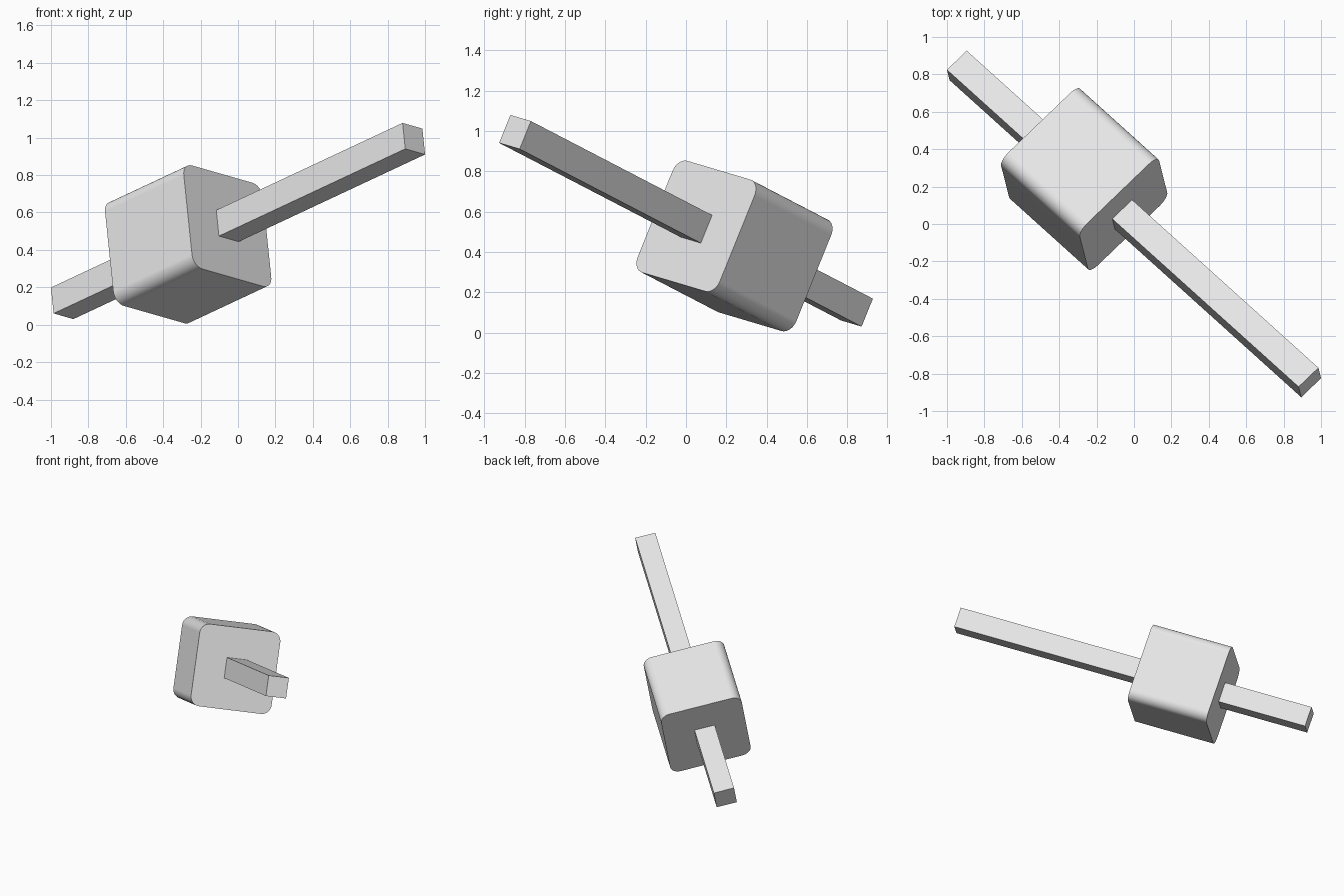
import bpy
import bmesh
from mathutils import Matrix, Vector

default = bpy.data.objects.get("Cube")
if default:
    bpy.data.objects.remove(default, do_unlink=True)

# One light grey for everything
grey = bpy.data.materials.new("light_grey")
grey.use_nodes = True
colour = (0.8, 0.8, 0.8, 1.0)
grey.diffuse_color = colour
grey.node_tree.nodes["Principled BSDF"].inputs["Base Color"].default_value = colour

# Shared tilted frame: local x runs along the rod
along = Vector((0.7016, -0.6325, 0.3284)).normalized()
across = Vector((0.71, 0.675, -0.2))
across = (across - along * across.dot(along)).normalized()
up = along.cross(across)
frame = Matrix((along, across, up)).transposed().to_4x4()
frame.translation = (0, 0, 0.5545)


def box(name, size, offset=0.0, radius=0.0):
    """Box centred on the rod axis, with optional rounding of its long edges."""
    bm = bmesh.new()
    bmesh.ops.create_cube(bm, size=1)
    bmesh.ops.scale(bm, vec=size, verts=bm.verts)
    if radius:
        edges = [e for e in bm.edges
                 if abs(e.verts[0].co.x - e.verts[1].co.x) > size[0] / 2]
        bmesh.ops.bevel(bm, geom=edges, offset=radius, segments=8,
                        profile=0.5, affect='EDGES')
    bmesh.ops.translate(bm, vec=(offset, 0, 0), verts=bm.verts)
    bmesh.ops.recalc_face_normals(bm, faces=bm.faces)
    mesh = bpy.data.meshes.new(name)
    bm.to_mesh(mesh)
    bm.free()
    mesh.materials.append(grey)
    obj = bpy.data.objects.new(name, mesh)
    bpy.context.collection.objects.link(obj)
    obj.matrix_world = frame
    return obj


# Square rod passing through the block
box("rod", (2.68, 0.15, 0.15))

# Block with four rounded edges parallel to the rod
block = box("rounded_block", (0.6, 0.6, 0.6), offset=-0.38, radius=0.07)
bpy.ops.object.select_all(action='DESELECT')
block.select_set(True)
bpy.context.view_layer.objects.active = block
bpy.ops.object.shade_smooth_by_angle(angle=0.6)
weighted = block.modifiers.new("flat_sides", 'WEIGHTED_NORMAL')
weighted.keep_sharp = True
